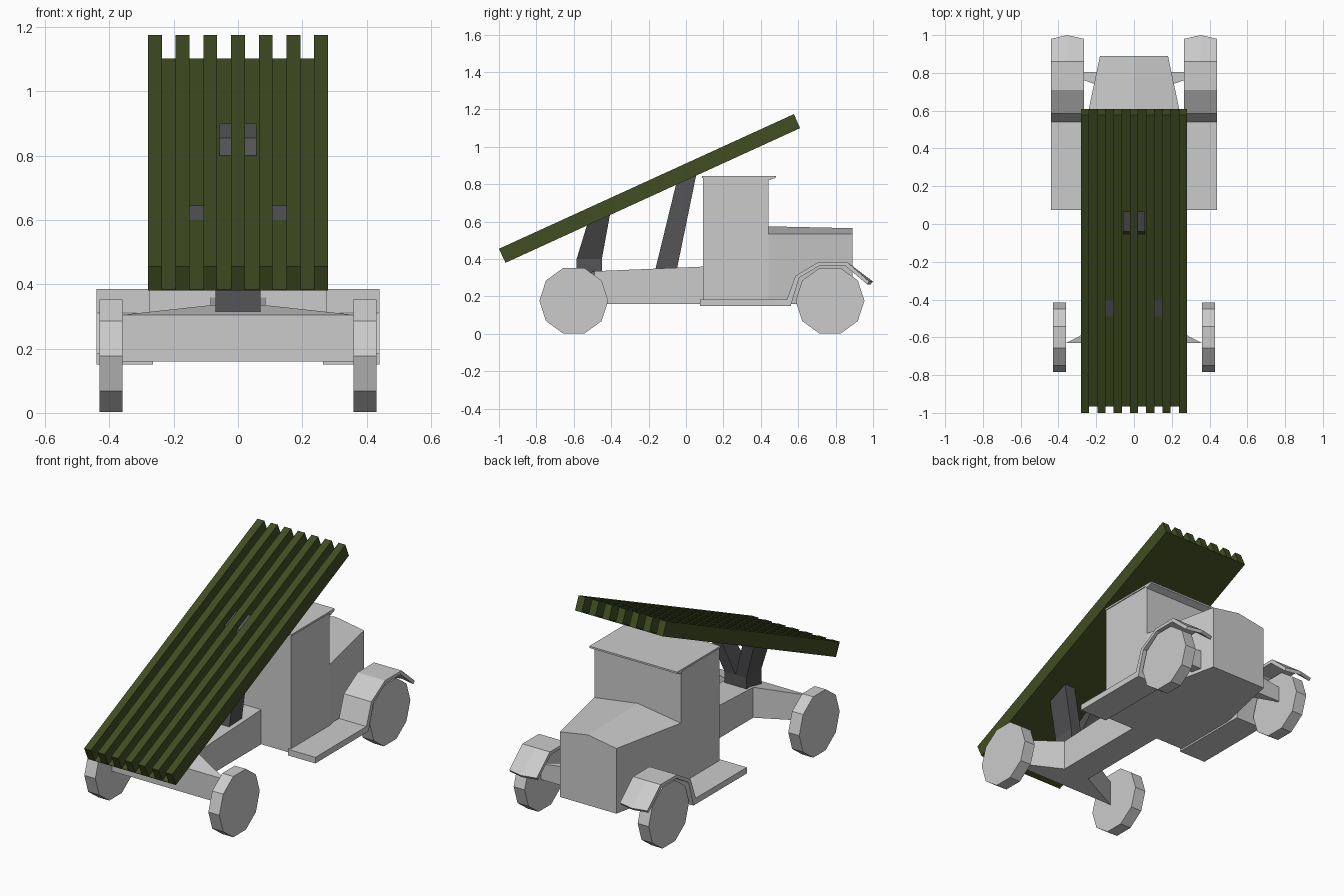
import bpy, bmesh, math
from mathutils import Matrix

if "Cube" in bpy.data.objects:
    bpy.data.objects.remove(bpy.data.objects["Cube"])


def material(name, rgb):
    m = bpy.data.materials.new(name)
    m.diffuse_color = (*rgb, 1)
    m.use_nodes = True
    m.node_tree.nodes["Principled BSDF"].inputs["Base Color"].default_value = m.diffuse_color
    return m


OLIVE = material("olive_paint", (0.053, 0.075, 0.016))
DARK = material("dark_metal", (0.09, 0.09, 0.095))


def finish(name, bm, mat=None, mirror=False):
    bmesh.ops.recalc_face_normals(bm, faces=bm.faces)
    me = bpy.data.meshes.new(name)
    bm.to_mesh(me)
    bm.free()
    ob = bpy.data.objects.new(name, me)
    bpy.context.collection.objects.link(ob)
    if mat:
        me.materials.append(mat)
    if mirror:
        mod = ob.modifiers.new("mirror", 'MIRROR')
        mod.use_mirror_merge = False
    return ob


def loft(name, rings, mat=None, mirror=False):
    """Skin matching closed rings of points and cap both ends."""
    bm = bmesh.new()
    vs = [[bm.verts.new(p) for p in r] for r in rings]
    n = len(vs[0])
    for a, b in zip(vs, vs[1:]):
        for i in range(n):
            j = (i + 1) % n
            bm.faces.new((a[i], a[j], b[j], b[i]))
    bm.faces.new(vs[0])
    bm.faces.new(vs[-1])
    return finish(name, bm, mat, mirror)


def side_prism(name, profile, x0, x1, mat=None, mirror=False):
    """Extrude a (y, z) profile across x."""
    return loft(name, [[(x, y, z) for y, z in profile] for x in (x0, x1)], mat, mirror)


# Wheels: ten-sided discs
for label, y in (("front", 0.77), ("rear", -0.60)):
    bm = bmesh.new()
    bmesh.ops.create_cone(bm, cap_ends=True, segments=10, radius1=0.184,
                          radius2=0.184, depth=0.07)
    a = math.pi / 2
    bmesh.ops.transform(bm, verts=bm.verts, matrix=Matrix.Translation((0.395, y, 0.177))
                        @ Matrix.Rotation(a, 4, 'Y'))
    finish(label + "_wheels", bm, mirror=True)

# Chassis beam and tapered rear axle
loft("chassis_beam", [[(s * 0.085, y, z) for s, z in ((-1, 0.16), (1, 0.16), (1, t), (-1, t))]
                      for y, t in ((-0.49, 0.335), (0.10, 0.36))])
loft("rear_axle", [[(s * w, y, z) for s, z in ((-1, 0.16), (1, 0.16), (1, t), (-1, t))]
                   for y, w, t in ((-0.63, 0.36, 0.305), (-0.49, 0.085, 0.335))])

# Front axle, tapering towards the wheels
loft("front_axle", [[(x, y, z) for y, z in ((y0, 0.18), (0.805, 0.18), (0.805, t), (y0, t))]
                    for x, y0, t in ((0.15, 0.72, 0.30), (0.36, 0.795, 0.27))], mirror=True)

# Cab, roof with visor, and crowned tapering hood
side_prism("cab", [(0.09, 0.16), (0.44, 0.16), (0.44, 0.836), (0.09, 0.836)], -0.275, 0.275)
side_prism("roof", [(0.085, 0.834), (0.085, 0.845), (0.48, 0.845), (0.48, 0.835),
                    (0.44, 0.82), (0.43, 0.834)], -0.28, 0.28)
loft("hood", [[(-w, y, 0.16), (w, y, 0.16), (w, y, 0.535), (0, y, t), (-w, y, 0.535)]
              for y, w, t in ((0.44, 0.275, 0.575), (0.89, 0.18, 0.565))])


# Running boards flowing into front fenders with a pointed tip
def fender_ring(x, tip):
    prof = [(0.075, 0.185), (0.54, 0.185), (0.585, 0.31), (0.71, 0.385), (0.86, 0.385),
            (tip, 0.28), (tip - 0.012, 0.265), (0.85, 0.366), (0.716, 0.366),
            (0.605, 0.30), (0.56, 0.15), (0.075, 0.15)]
    return [(x, y, z) for y, z in prof]


loft("fender_and_running_board", [fender_ring(0.265, 0.98), fender_ring(0.3525, 1.0),
                                  fender_ring(0.44, 0.98)], mirror=True)

# Launch rack: seven rails on a thin plate, one comb section lofted along the slope
STEP = 0.56 / 13
comb = [(-0.28, 0.0)]
for i in range(13):
    h = 1.0 if i % 2 == 0 else 0.04
    comb += [(-0.28 + i * STEP, h), (-0.28 + (i + 1) * STEP, h)]
comb.append((0.28, 0.0))
ends = (((-0.965, 0.38), (-1.0, 0.455)), ((0.61, 1.10), (0.577, 1.175)))
loft("rack_rails", [[(x, b[0] + (t[0] - b[0]) * h, b[1] + (t[1] - b[1]) * h) for x, h in comb]
                    for b, t in ends], OLIVE)

# Rack supports: leaning front post, rear block and V-shaped arms
side_prism("front_post", [(-0.165, 0.34), (-0.05, 0.34), (0.065, 0.90), (-0.04, 0.855)],
           -0.058, 0.058, DARK)
side_prism("rear_support_block", [(-0.585, 0.315), (-0.45, 0.315), (-0.45, 0.40), (-0.585, 0.40)],
           -0.07, 0.07, DARK)
loft("rear_support_arms", [
    [(0.0, -0.585, 0.40), (0.07, -0.585, 0.40), (0.07, -0.45, 0.40), (0.0, -0.45, 0.40)],
    [(0.085, -0.53, 0.58), (0.155, -0.53, 0.58), (0.155, -0.405, 0.645), (0.085, -0.405, 0.645)],
], DARK, mirror=True)
